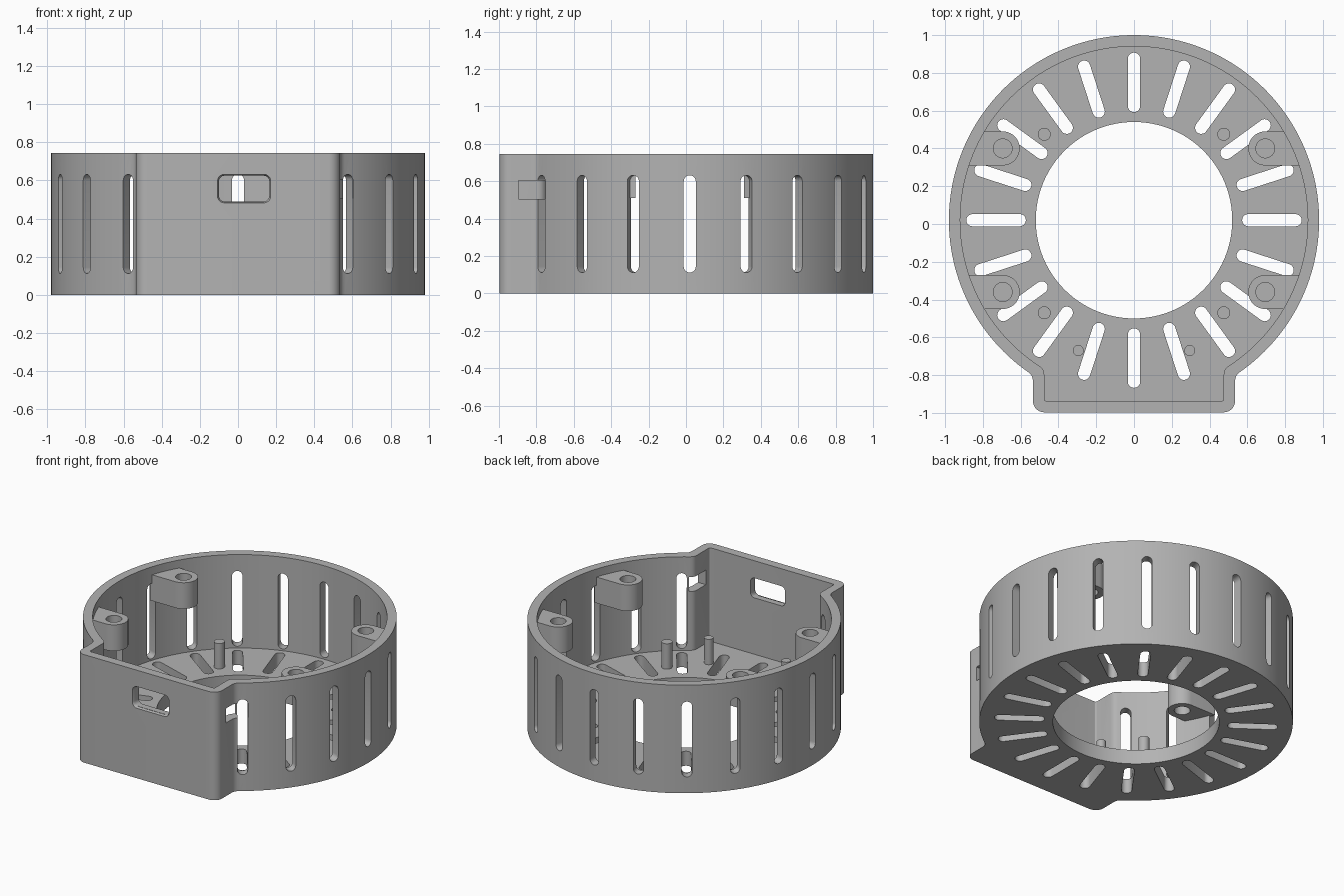
import bpy, bmesh, math
from mathutils import Matrix, Vector

if "Cube" in bpy.data.objects:
    bpy.data.objects.remove(bpy.data.objects["Cube"])

CY, H, FLOOR = 0.02, 0.745, 0.10      # ring centre y, height, floor thickness
mat = bpy.data.materials.new("plain_grey")
mat.diffuse_color = (0.45, 0.45, 0.45, 1)
mat.use_nodes = True
mat.node_tree.nodes["Principled BSDF"].inputs["Base Color"].default_value = mat.diffuse_color


def add_prism(bm, pts, z0, z1, M=Matrix(), end_scale=1.0):
    """Extrude a counter-clockwise outline from z0 to z1, then place it by M."""
    lo = [bm.verts.new(M @ Vector((x, y, z0))) for x, y in pts]
    hi = [bm.verts.new(M @ Vector((x * end_scale, y * end_scale, z1))) for x, y in pts]
    n = len(pts)
    bm.faces.new(lo[::-1])
    bm.faces.new(hi)
    for i in range(n):
        bm.faces.new((lo[i], lo[(i + 1) % n], hi[(i + 1) % n], hi[i]))


def make(name, *prisms):
    bm = bmesh.new()
    for p in prisms:
        add_prism(bm, *p)
    bmesh.ops.recalc_face_normals(bm, faces=bm.faces)
    me = bpy.data.meshes.new(name)
    bm.to_mesh(me)
    bm.free()
    ob = bpy.data.objects.new(name, me)
    bpy.context.collection.objects.link(ob)
    me.materials.append(mat)
    return ob


def activate(ob):
    bpy.ops.object.select_all(action='DESELECT')
    ob.select_set(True)
    bpy.context.view_layer.objects.active = ob


def cut(ob, *prisms):
    c = make("cutter", *prisms)
    c.hide_render = True
    m = ob.modifiers.new("cut", 'BOOLEAN')
    m.operation, m.solver, m.object = 'DIFFERENCE', 'EXACT', c
    activate(ob)
    bpy.ops.object.modifier_apply(modifier=m.name)
    bpy.data.objects.remove(c)


def smooth(ob):
    activate(ob)
    bpy.ops.object.shade_smooth_by_angle(angle=math.radians(30))


def arc(cx, cy, r, a0, a1, n):
    return [(cx + r * math.cos(math.radians(a0 + (a1 - a0) * i / n)),
             cy + r * math.sin(math.radians(a0 + (a1 - a0) * i / n))) for i in range(n + 1)]


def circle(x, y, r, n=32):
    return arc(x, y, r, 0, 360, n)[:-1]


def stadium(half_len, r):
    return arc(half_len, 0, r, -90, 90, 10) + arc(-half_len, 0, r, 90, 270, 10)


def rounded_rect(hx, hy, r):
    return (arc(hx - r, hy - r, r, 0, 90, 5) + arc(r - hx, hy - r, r, 90, 180, 5)
            + arc(r - hx, r - hy, r, 180, 270, 5) + arc(hx - r, r - hy, r, 270, 360, 5))


def body_outline(R, w, yf, rc):
    """Circle with a rectangular bay at the front and small fillets."""
    t = math.degrees(math.acos(w / R))
    yj = CY - math.sqrt(R * R - w * w)
    ring = arc(0, CY, R, -t + 1.8, 180 + t - 1.8, 144)

    def bend(p0, p1, p2):
        return [tuple((1 - s) ** 2 * a + 2 * s * (1 - s) * b + s * s * c
                      for a, b, c in zip(p0, p1, p2)) for s in (0.25, 0.5, 0.75, 1)]
    left = bend(ring[-1], (-w, yj), (-w, yj - 0.03))
    right = [(-x, y) for x, y in left[::-1]]
    return (ring + left + arc(-w + rc, yf + rc, rc, 180, 270, 8)
            + arc(w - rc, yf + rc, rc, 270, 360, 8) + right)


# Housing: outer shell, pocket and floor opening
housing = make("housing", (body_outline(0.98, 0.535, -0.997, 0.06), 0, H))
cut(housing, (body_outline(0.92, 0.475, -0.937, 0.01), FLOOR, H + 0.2))
cut(housing, (circle(0, CY, 0.52, 96), -0.1, 0.3))

# Radial vents in floor and upright vents in wall
floor_vents, wall_vents = [], []
for k in range(20):
    a = math.radians(18 * k)
    turn = Matrix.Translation((0, CY, 0)) @ Matrix.Rotation(a, 4, 'Z')
    floor_vents.append((stadium(0.125, 0.0325), -0.1, FLOOR + 0.006,
                        turn @ Matrix.Translation((0.73, 0, 0))))
    if math.sin(a) > -0.9:
        upright = Matrix.Translation((0, 0, 0.372)) @ Matrix.Rotation(math.pi / 2, 4, 'Y')
        wall_vents.append((stadium(0.2275, 0.0325), 0.895, 1.06, turn @ upright))
cut(housing, *floor_vents)
cut(housing, *wall_vents)

# Front window with a chamfered lip, and a side notch in the bay
front = Matrix.Translation((0.032, -1.0, 0.557)) @ Matrix.Rotation(-math.pi / 2, 4, 'X')
cut(housing, (rounded_rect(0.132, 0.068, 0.03), -0.1, 0.15, front))
cut(housing, (rounded_rect(0.142, 0.076, 0.035), -0.002, 0.02, front, 0.92))
cut(housing, ([(0.44, -0.895), (0.62, -0.895), (0.62, -0.75), (0.44, -0.75)], 0.505, 0.605))
smooth(housing)

# Screw bosses joined to the wall
for sx in (1, -1):
    for sy in (1, -1):
        cx, cy, r = 0.695, 0.38, 0.09

        def on_wall(y):
            return (math.sqrt(0.935 ** 2 - y * y), y)
        pts = arc(cx, cy, r, 90, 270, 20) + [on_wall(cy - r + 2 * r * i / 8) for i in range(9)]
        pts = [(sx * x, CY + sy * y) for x, y in pts]
        if sx * sy < 0:
            pts.reverse()
        boss = make("screw_boss", (pts, 0.51, 0.69))
        cut(boss, (circle(sx * cx, CY + sy * cy, 0.05), 0.4, 0.8))
        smooth(boss)

# Locating pins on the floor
for x, y, r in ((0.475, 0.475, 0.034), (0.475, -0.47, 0.034), (0.295, -0.67, 0.029)):
    for s in (1, -1):
        smooth(make("locating_pin", (circle(s * x, y, r), FLOOR - 0.02, 0.275)))
